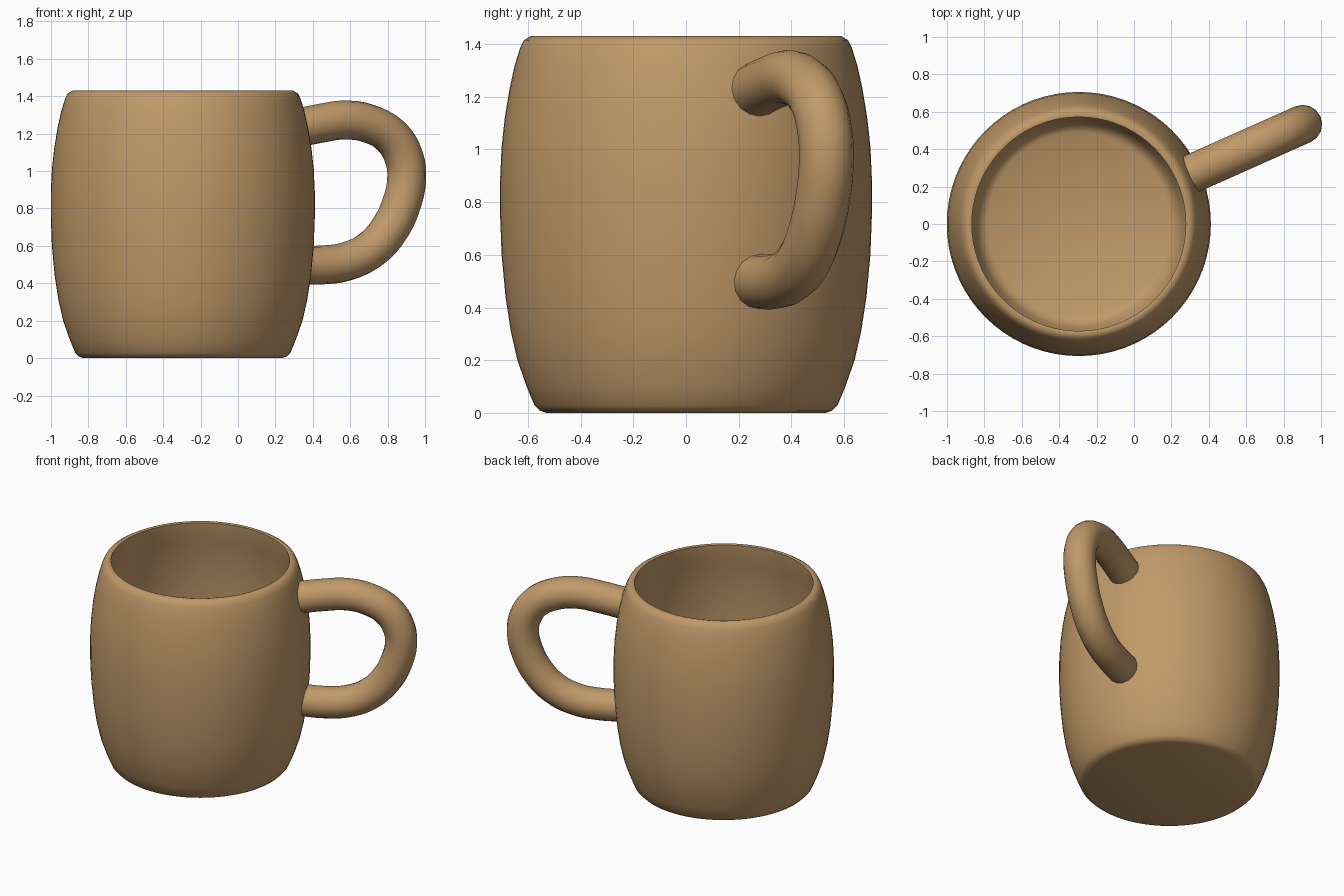
import bpy, bmesh, math
from mathutils import Vector

if "Cube" in bpy.data.objects:
    bpy.data.objects.remove(bpy.data.objects["Cube"])

clay = bpy.data.materials.new("tan_clay")
clay.diffuse_color = (0.53, 0.32, 0.14, 1)
clay.use_nodes = True
clay.node_tree.nodes["Principled BSDF"].inputs["Base Color"].default_value = clay.diffuse_color

AXIS_X = -0.295           # the cup's vertical axis
ANGLE = math.radians(24)  # direction the handle points
SIDES = 72


def smooth(obj, degrees):
    bpy.ops.object.select_all(action='DESELECT')
    obj.select_set(True)
    bpy.context.view_layer.objects.active = obj
    bpy.ops.object.shade_smooth_by_angle(angle=math.radians(degrees))


# Cup: lathed wall with outer barrel, narrow rim, inner wall and floor
profile = [(0.53, 0.0), (0.555, 0.008), (0.575, 0.028), (0.605, 0.10), (0.64, 0.20),
           (0.665, 0.31), (0.685, 0.44), (0.70, 0.60), (0.706, 0.76), (0.706, 0.88),
           (0.70, 1.01), (0.688, 1.12), (0.67, 1.23), (0.65, 1.32), (0.63, 1.385),
           (0.615, 1.415), (0.59, 1.43), (0.572, 1.426), (0.575, 1.38), (0.597, 1.28),
           (0.622, 1.12), (0.637, 0.95), (0.64, 0.80), (0.63, 0.58), (0.61, 0.40),
           (0.58, 0.24), (0.55, 0.14), (0.525, 0.09), (0.49, 0.07)]
bm = bmesh.new()
rings = [[bm.verts.new((AXIS_X + r * math.cos(2 * math.pi * i / SIDES),
                        r * math.sin(2 * math.pi * i / SIDES), z))
          for i in range(SIDES)] for r, z in profile]
for a, b in zip(rings, rings[1:]):
    for i in range(SIDES):
        j = (i + 1) % SIDES
        bm.faces.new((a[i], a[j], b[j], b[i]))
bm.faces.new(rings[0][::-1])
bm.faces.new(rings[-1])
bmesh.ops.recalc_face_normals(bm, faces=bm.faces)
mesh = bpy.data.meshes.new("cup")
bm.to_mesh(mesh)
bm.free()
cup = bpy.data.objects.new("cup", mesh)
bpy.context.collection.objects.link(cup)
mesh.materials.append(clay)
smooth(cup, 50)

# Handle: round tube along a loop in a vertical radial plane (front-view x, z)
path = [(0.30, 1.225), (0.44, 1.255), (0.58, 1.273), (0.71, 1.25), (0.82, 1.185),
        (0.885, 1.08), (0.902, 0.97), (0.876, 0.83), (0.81, 0.69), (0.71, 0.58),
        (0.58, 0.517), (0.45, 0.498), (0.30, 0.50)]
curve = bpy.data.curves.new("handle", 'CURVE')
curve.dimensions = '3D'
curve.bevel_depth = 0.104
curve.bevel_resolution = 6
curve.resolution_u = 5
curve.use_fill_caps = True
spline = curve.splines.new('BEZIER')
spline.bezier_points.add(len(path) - 1)
for p, (x, z) in zip(spline.bezier_points, path):
    p.co = Vector((x, (x - AXIS_X) * math.tan(ANGLE), z))
    p.handle_left_type = p.handle_right_type = 'AUTO'
handle = bpy.data.objects.new("handle", curve)
bpy.context.collection.objects.link(handle)
bpy.ops.object.select_all(action='DESELECT')
handle.select_set(True)
bpy.context.view_layer.objects.active = handle
bpy.ops.object.convert(target='MESH')
handle = bpy.context.view_layer.objects.active
handle.data.materials.clear()
handle.data.materials.append(clay)
smooth(handle, 50)
